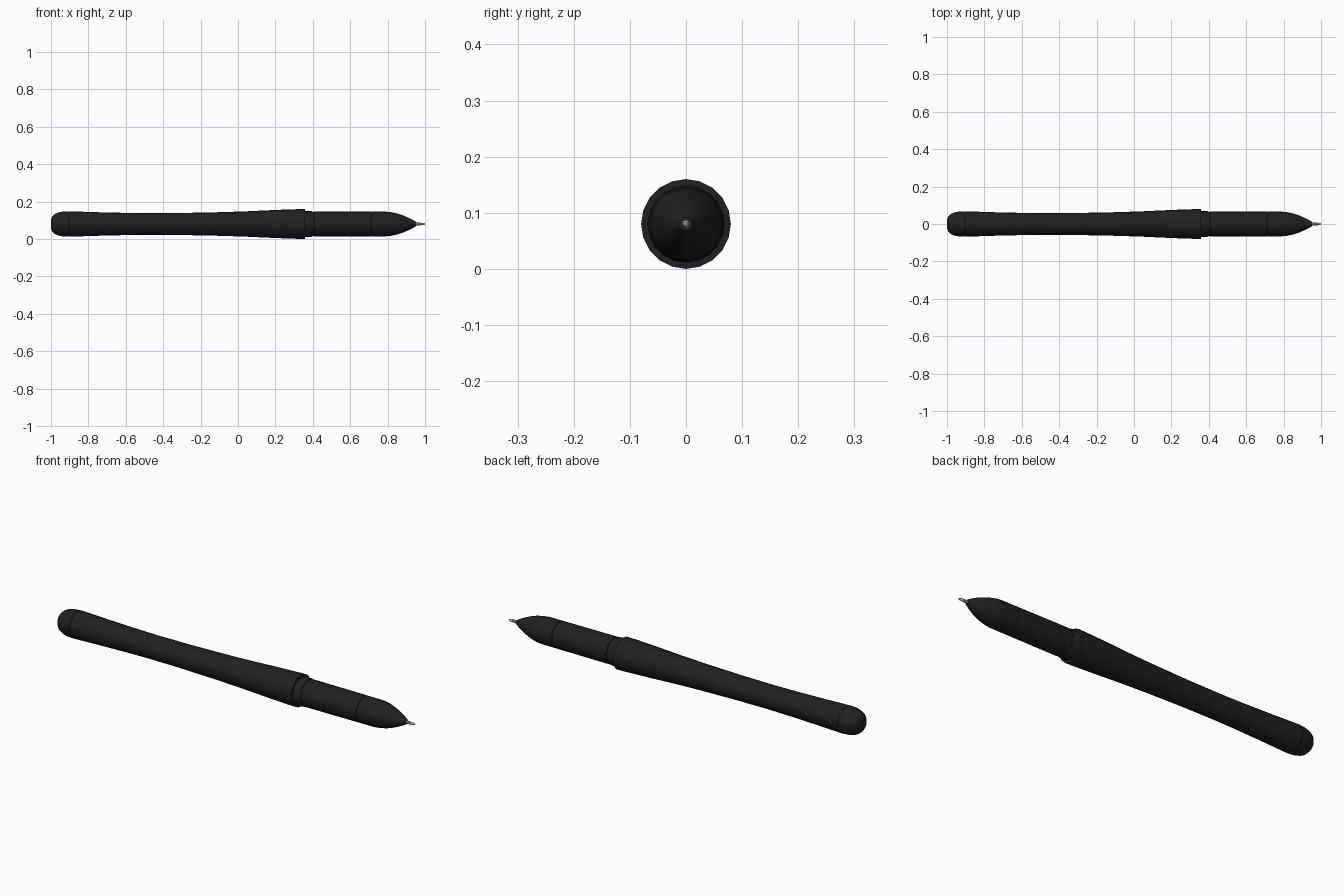
import bpy, bmesh, math

cube = bpy.data.objects.get("Cube")
if cube:
    bpy.data.objects.remove(cube)

AXIS_HEIGHT = 0.08


def material(name, colour):
    mat = bpy.data.materials.new(name)
    mat.use_nodes = True
    mat.diffuse_color = colour
    bsdf = mat.node_tree.nodes["Principled BSDF"]
    bsdf.inputs["Base Color"].default_value = colour
    bsdf.inputs["Roughness"].default_value = 0.6
    return mat


black = material("black plastic", (0.015, 0.015, 0.015, 1))
steel = material("steel", (0.45, 0.45, 0.45, 1))


def lathe(name, profile, mat, sides=20):
    """Revolve (x, radius) points around the pen's long axis."""
    bm = bmesh.new()
    rings = []
    for x, r in profile:
        rings.append([bm.verts.new((x, r * math.cos(a), AXIS_HEIGHT + r * math.sin(a)))
                      for a in (math.tau * i / sides for i in range(sides))])
    for a, b in zip(rings, rings[1:]):
        for i in range(sides):
            j = (i + 1) % sides
            bm.faces.new((a[i], a[j], b[j], b[i]))
    bm.faces.new(rings[0])
    bm.faces.new(rings[-1])
    bmesh.ops.recalc_face_normals(bm, faces=bm.faces)
    mesh = bpy.data.meshes.new(name)
    bm.to_mesh(mesh)
    bm.free()
    mesh.materials.append(mat)
    obj = bpy.data.objects.new(name, mesh)
    bpy.context.collection.objects.link(obj)
    bpy.ops.object.select_all(action="DESELECT")
    obj.select_set(True)
    bpy.context.view_layer.objects.active = obj
    bpy.ops.object.shade_smooth_by_angle(angle=math.radians(35))
    return obj


# Rounded end plug
lathe("end_plug", [(-1.0, 0.022), (-0.994, 0.038), (-0.982, 0.051), (-0.965, 0.06),
                   (-0.94, 0.066), (-0.908, 0.068)], black)

# Waisted barrel, flaring to its open mouth
lathe("barrel", [(-0.908, 0.065), (-0.904, 0.068), (-0.75, 0.063), (-0.6, 0.0595),
                 (-0.48, 0.058), (-0.3, 0.059), (-0.1, 0.063), (0.05, 0.068),
                 (0.2, 0.075), (0.31, 0.079), (0.357, 0.08)], black)

# Collar with a narrow groove before the grip
lathe("collar", [(0.34, 0.069), (0.39, 0.069), (0.397, 0.066), (0.397, 0.063),
                 (0.41, 0.063)], black)

# Grip section
lathe("grip", [(0.405, 0.063), (0.408, 0.067), (0.6, 0.0665), (0.711, 0.066),
               (0.713, 0.064)], black)

# Tapered nose cone
lathe("nose_cone", [(0.713, 0.064), (0.715, 0.066), (0.79, 0.066), (0.82, 0.063),
                    (0.855, 0.055), (0.89, 0.043), (0.925, 0.027), (0.952, 0.012)], black)

# Writing point
lathe("writing_point", [(0.945, 0.008), (0.975, 0.0075), (0.99, 0.006), (1.0, 0.003)],
      steel, sides=10)
